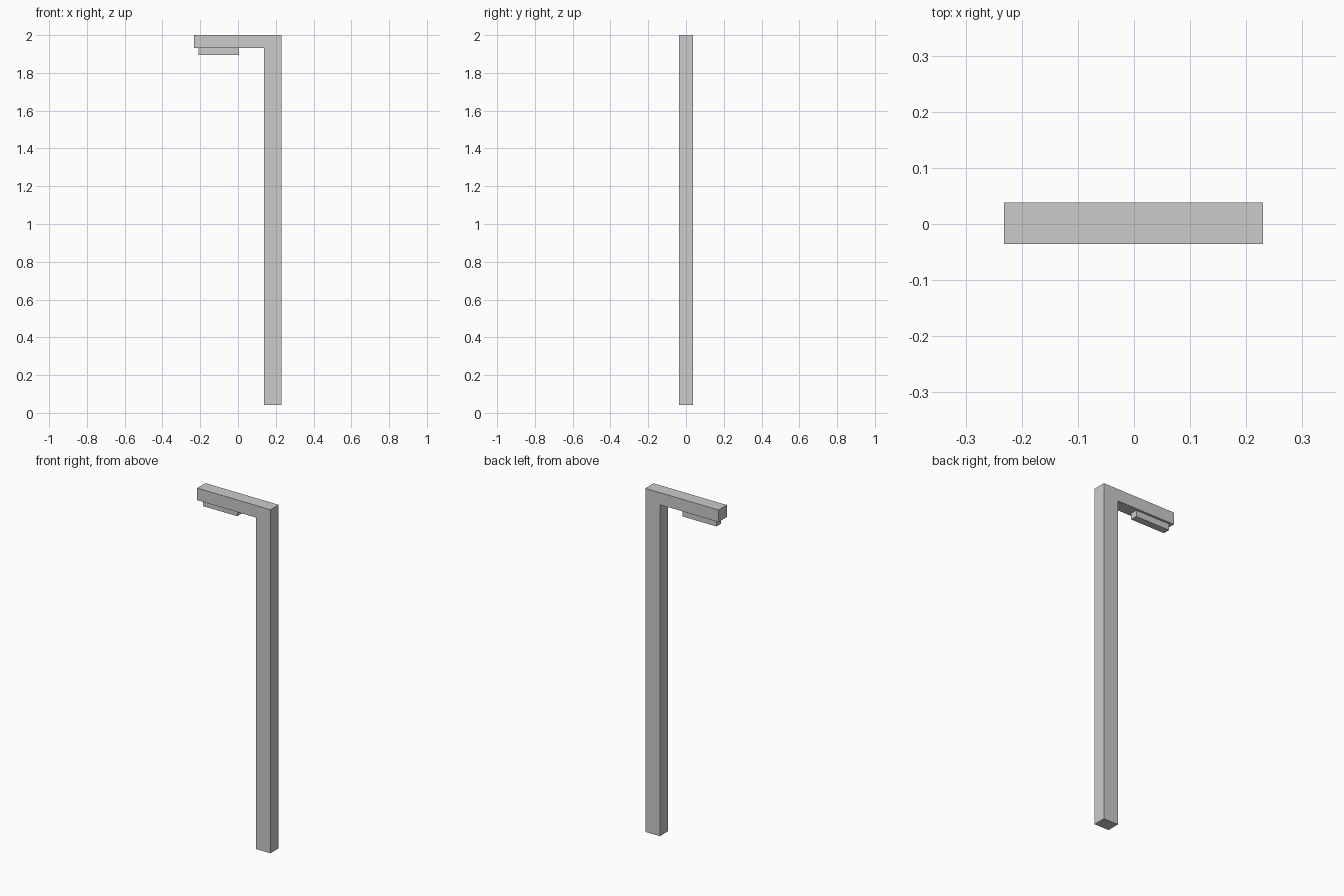
import bpy, bmesh

if "Cube" in bpy.data.objects:
    bpy.data.objects.remove(bpy.data.objects["Cube"])


def extrude_profile(name, profile, y0, y1):
    """Extrude an (x, z) outline along y into a closed solid."""
    bm = bmesh.new()
    face = bm.faces.new([bm.verts.new((x, y0, z)) for x, z in profile])
    result = bmesh.ops.extrude_face_region(bm, geom=[face], use_keep_orig=True)
    moved = [g for g in result["geom"] if isinstance(g, bmesh.types.BMVert)]
    bmesh.ops.translate(bm, verts=moved, vec=(0, y1 - y0, 0))
    bmesh.ops.recalc_face_normals(bm, faces=bm.faces)
    mesh = bpy.data.meshes.new(name)
    bm.to_mesh(mesh)
    bm.free()
    obj = bpy.data.objects.new(name, mesh)
    bpy.context.collection.objects.link(obj)
    return obj


# Post and overhanging arm, one continuous L shape
LEFT, RIGHT, POST_X = -0.232, 0.23, 0.138
BOTTOM, ARM_Z, TOP = 0.042, 1.931, 2.0
extrude_profile("post_and_arm", [
    (LEFT, ARM_Z), (POST_X, ARM_Z), (POST_X, BOTTOM),
    (RIGHT, BOTTOM), (RIGHT, TOP), (LEFT, TOP),
], -0.036, 0.038)

# Slim lamp block under the arm
LAMP_L, LAMP_R, LAMP_Z = -0.21, 0.006, 1.895
extrude_profile("lamp", [
    (LAMP_L, LAMP_Z), (LAMP_R, LAMP_Z), (LAMP_R, ARM_Z), (LAMP_L, ARM_Z),
], -0.015, 0.025)
